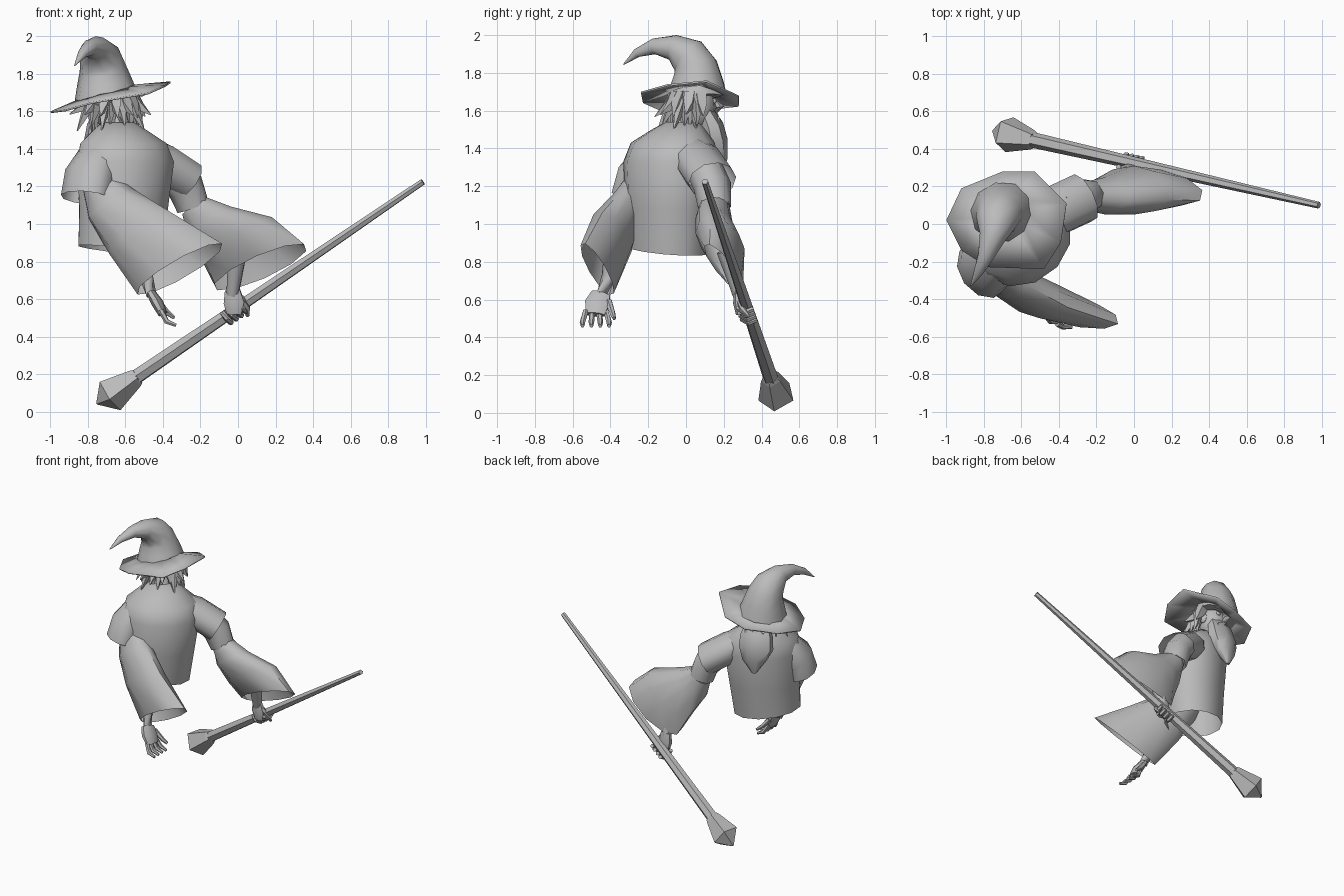
import bpy, bmesh, math, random
from mathutils import Vector

random.seed(4)
cube = bpy.data.objects.get("Cube")
if cube:
    bpy.data.objects.remove(cube)

grey = bpy.data.materials.new("plain grey")
grey.use_nodes = True
grey.diffuse_color = (0.5, 0.5, 0.5, 1)
grey.node_tree.nodes["Principled BSDF"].inputs["Base Color"].default_value = (0.5, 0.5, 0.5, 1)

# Body directions: the figure's right-hand side and its facing; the head turns a little
SIDE = Vector((0.82, 0.57, 0))
FACE = Vector((-0.57, 0.82, 0))
HEAD_SIDE = Vector((0.97, 0.23, 0))
HEAD_FACE = Vector((-0.23, 0.97, 0))
UP = Vector((0, 0, 1))


def finish(name, bm, angle):
    bmesh.ops.recalc_face_normals(bm, faces=bm.faces)
    mesh = bpy.data.meshes.new(name)
    bm.to_mesh(mesh)
    bm.free()
    mesh.materials.append(grey)
    obj = bpy.data.objects.new(name, mesh)
    bpy.context.collection.objects.link(obj)
    if angle:
        bpy.ops.object.select_all(action='DESELECT')
        obj.select_set(True)
        bpy.context.view_layer.objects.active = obj
        bpy.ops.object.shade_smooth_by_angle(angle=math.radians(angle))
    return obj


def loft(name, rings, sides=10, caps=(True, True), angle=50):
    """Skin elliptical rings given as (centre, half axis, half axis)."""
    bm = bmesh.new()
    loops = []
    for centre, major, minor in rings:
        loop = []
        for i in range(sides):
            t = math.tau * (i + 0.5) / sides
            loop.append(bm.verts.new(Vector(centre) + Vector(major) * math.cos(t) + Vector(minor) * math.sin(t)))
        loops.append(loop)
    for low, high in zip(loops, loops[1:]):
        for i in range(sides):
            j = (i + 1) % sides
            bm.faces.new((low[i], low[j], high[j], high[i]))
    for wanted, loop in zip(caps, (loops[0], loops[-1])):
        if wanted:
            bm.faces.new(loop)
    return finish(name, bm, angle)


def tube(name, points, sides=6, wide=None, caps=(True, True), angle=50):
    """Round tube along (x, y, z, radius); 'wide' gives a direction and stretch."""
    spots = [Vector(p[:3]) for p in points]
    rings = []
    for i, p in enumerate(points):
        along = (spots[min(i + 1, len(spots) - 1)] - spots[max(i - 1, 0)]).normalized()
        ref = wide[0] if wide else (UP if abs(along.z) < 0.9 else SIDE)
        major = (ref - along * ref.dot(along)).normalized()
        minor = along.cross(major)
        rings.append((spots[i], major * p[3] * (wide[1] if wide else 1), minor * p[3]))
    return loft(name, rings, sides, caps, angle)


def ball(name, centre, size, segments=10):
    bm = bmesh.new()
    bmesh.ops.create_uvsphere(bm, u_segments=segments, v_segments=segments - 2, radius=1)
    for v in bm.verts:
        v.co = Vector(centre) + HEAD_SIDE * v.co.x * size[0] + HEAD_FACE * v.co.y * size[1] + UP * v.co.z * size[2]
    return finish(name, bm, 60)


# Robe, narrowing to an open hem
robe = [(-0.63, -0.1, 0.86, 0.24, 0.2), (-0.61, -0.09, 1.08, 0.255, 0.22),
        (-0.6, -0.08, 1.33, 0.28, 0.24), (-0.61, -0.07, 1.43, 0.25, 0.21),
        (-0.63, -0.04, 1.5, 0.15, 0.14), (-0.64, -0.02, 1.54, 0.09, 0.09)]
loft("robe", [((x, y, z), (SIDE - UP * 0.12 * (z < 1)) * a, FACE * b) for x, y, z, a, b in robe],
     12, (False, True))

# Short cape sleeves over the shoulders
tube("left_cape_sleeve", [(-0.63, -0.08, 1.44, 0.07), (-0.74, -0.15, 1.36, 0.1),
                          (-0.79, -0.22, 1.26, 0.12), (-0.81, -0.25, 1.14, 0.12)],
     10, (FACE, 1.35), (True, False))
tube("right_cape_sleeve", [(-0.55, -0.01, 1.41, 0.08), (-0.42, 0.07, 1.33, 0.11),
                           (-0.27, 0.14, 1.23, 0.11)], 10, (FACE, 1.25), (True, False))

# Wide drooping sleeves, open at the cuff
loft("left_sleeve", [((-0.77, -0.22, 1.27), (0.07, 0, 0.03), (0, 0.08, 0)),
                     ((-0.68, -0.3, 1.11), (0.12, 0, 0.08), (0, 0.09, -0.02)),
                     ((-0.52, -0.39, 0.95), (0.17, -0.02, 0.1), (-0.01, 0.11, -0.05)),
                     ((-0.31, -0.47, 0.76), (0.23, -0.04, 0.12), (-0.02, 0.08, -0.07))], 10, (True, False))
tube("right_upper_arm", [(-0.4, 0.08, 1.33, 0.1), (-0.28, 0.14, 1.2, 0.1),
                         (-0.24, 0.15, 1.09, 0.09)], 8)
loft("right_sleeve", [((-0.24, 0.15, 1.1), (0.06, 0, 0.05), (0, 0.08, 0)),
                      ((-0.15, 0.15, 1.01), (0.12, 0, 0.08), (0, 0.1, -0.02)),
                      ((0, 0.18, 0.91), (0.19, -0.01, 0.12), (0, 0.13, -0.04)),
                      ((0.12, 0.2, 0.77), (0.25, -0.05, 0.11), (0.02, 0.09, -0.06))], 10, (True, False))

# Free hand hanging with spread fingers
ACROSS = Vector((0.1, 1, 0))
tube("left_forearm", [(-0.49, -0.38, 0.9, 0.05), (-0.49, -0.41, 0.72, 0.038), (-0.46, -0.45, 0.62, 0.03)], 8)
tube("left_palm", [(-0.46, -0.45, 0.63, 0.025), (-0.43, -0.47, 0.58, 0.032),
                   (-0.4, -0.48, 0.52, 0.025)], 8, (ACROSS, 2.2))
for i in range(4):
    y = -0.53 + i * 0.035
    spread = (i - 1.5) * 0.012
    tube(f"left_finger_{i + 1}", [(-0.41, y, 0.54, 0.016), (-0.38, y + spread, 0.48, 0.015),
                                  (-0.33, y + spread, 0.46, 0.01)])
tube("left_thumb", [(-0.43, -0.41, 0.59, 0.02), (-0.38, -0.39, 0.53, 0.016), (-0.34, -0.38, 0.5, 0.01)])

# Staff with a faceted head
thin = Vector((0.985, 0.1, 1.225))
neck = Vector((-0.55, 0.45, 0.18))
axis = (neck - thin).normalized()


def on_staff(distance, radius):
    return (*(neck + axis * distance), radius)


tube("staff_shaft", [(*thin, 0.018), on_staff(0.01, 0.042)], 6, angle=0)
tube("staff_head", [on_staff(-0.02, 0.045), on_staff(0, 0.055), on_staff(0.16, 0.1),
                    on_staff(0.25, 0.004)], 5, angle=0)

# Hand gripping the staff
tube("right_forearm", [(0, 0.21, 0.86, 0.05), (-0.02, 0.26, 0.7, 0.04), (-0.03, 0.28, 0.62, 0.032)], 8)
tube("right_palm", [(-0.03, 0.28, 0.65, 0.025), (-0.02, 0.285, 0.58, 0.035),
                    (-0.02, 0.29, 0.52, 0.025)], 8, (axis, 1.7))
grip = thin.lerp(neck, 0.655)
out = axis.cross(UP).normalized()
lift = out.cross(axis)
for i in range(4):
    base = grip + axis * (i - 1.5) * 0.034
    curl = [base + out * 0.045 * math.cos(t) + lift * 0.045 * math.sin(t) for t in (2.6, 3.6, 4.7, 5.8)]
    tube(f"right_finger_{i + 1}", [(*p, 0.015) for p in curl])
tube("right_thumb", [(0.01, 0.28, 0.61, 0.02), (0.05, 0.3, 0.55, 0.017), (0.05, 0.33, 0.51, 0.01)])

# Head and face
head = Vector((-0.67, 0.05, 1.62))
tube("neck", [(-0.64, -0.02, 1.48, 0.08), (-0.67, 0.02, 1.62, 0.07)], 8)
ball("head", head, (0.1, 0.11, 0.13))
tube("nose", [(*(head + HEAD_FACE * 0.09 + UP * 0.05), 0.012), (*(head + HEAD_FACE * 0.135), 0.024),
              (*(head + HEAD_FACE * 0.1 - UP * 0.03), 0.015)])
for label, sign in (("right", 1), ("left", -1)):
    ball(label + "_eye", head + HEAD_FACE * 0.09 + HEAD_SIDE * 0.042 * sign + UP * 0.03, (0.018, 0.016, 0.014), 8)
    ball(label + "_ear", head + HEAD_SIDE * 0.1 * sign, (0.015, 0.03, 0.04), 8)
    brow = head + HEAD_FACE * 0.105 + UP * 0.055
    tube(label + "_eyebrow", [(*(brow + HEAD_SIDE * sign * 0.015), 0.012),
                              (*(brow + HEAD_SIDE * sign * 0.08 - HEAD_FACE * 0.02), 0.005)], 4)
    lip = head + HEAD_FACE * 0.105 - UP * 0.045
    tube(label + "_moustache", [(*lip, 0.022), (*(lip + HEAD_SIDE * sign * 0.06 - UP * 0.03), 0.02),
                                (*(lip + HEAD_SIDE * sign * 0.08 - UP * 0.1), 0.004)], 5)

# Long beard
tube("beard", [(-0.68, 0.09, 1.6, 0.05), (-0.69, 0.12, 1.52, 0.075), (-0.7, 0.14, 1.43, 0.08),
               (-0.7, 0.165, 1.34, 0.055), (-0.71, 0.18, 1.25, 0.01)], 8, (HEAD_SIDE, 1.6))

# Ragged hair locks around the back and sides
for row, (start, reach, drop) in enumerate(((0.1, 0.2, 0.12), (0.11, 0.23, 0.05), (0.08, 0.14, 0.16))):
    for i in range(8):
        t = math.radians(-6 - i * 24 + random.uniform(-8, 8))
        away = HEAD_SIDE * math.cos(t) + HEAD_FACE * math.sin(t)
        root = head + away * start + UP * 0.07
        bend = head + away * (start + 0.035) + UP * 0.01
        tip = head + away * reach * random.uniform(0.75, 1.1) - UP * drop * random.uniform(0.7, 1.1)
        tube(f"hair_lock_{row}_{i}", [(*root, 0.038), (*bend, 0.034), (*tip, 0.003)], 4)

# Pointed hat: uneven tilted brim and curled crown
corners = [(-1, 0.02, 1.6), (-0.92, 0.19, 1.62), (-0.7, 0.28, 1.63), (-0.53, 0.28, 1.68), (-0.36, 0.11, 1.76),
           (-0.39, -0.1, 1.74), (-0.48, -0.24, 1.7), (-0.78, -0.23, 1.65), (-0.92, -0.14, 1.61)]
middle = Vector((-0.7, 0.05, 1.73))
bm = bmesh.new()
edge = [bm.verts.new(c) for c in corners]
inner = [bm.verts.new(middle.lerp(Vector(c), 0.35)) for c in corners]
for i in range(len(corners)):
    bm.faces.new((inner[i - 1], inner[i], edge[i], edge[i - 1]))
brim = finish("hat_brim", bm, 50)
shell = brim.modifiers.new("thickness", 'SOLIDIFY')
shell.thickness = 0.01
tube("hat_crown", [(-0.7, 0.06, 1.67, 0.165), (-0.71, 0.06, 1.75, 0.143), (-0.72, 0.05, 1.83, 0.12),
                   (-0.735, 0.01, 1.89, 0.105), (-0.755, -0.07, 1.935, 0.068), (-0.79, -0.17, 1.94, 0.042),
                   (-0.83, -0.26, 1.905, 0.024), (-0.87, -0.33, 1.845, 0.003)], 10, (HEAD_SIDE, 1.05))
